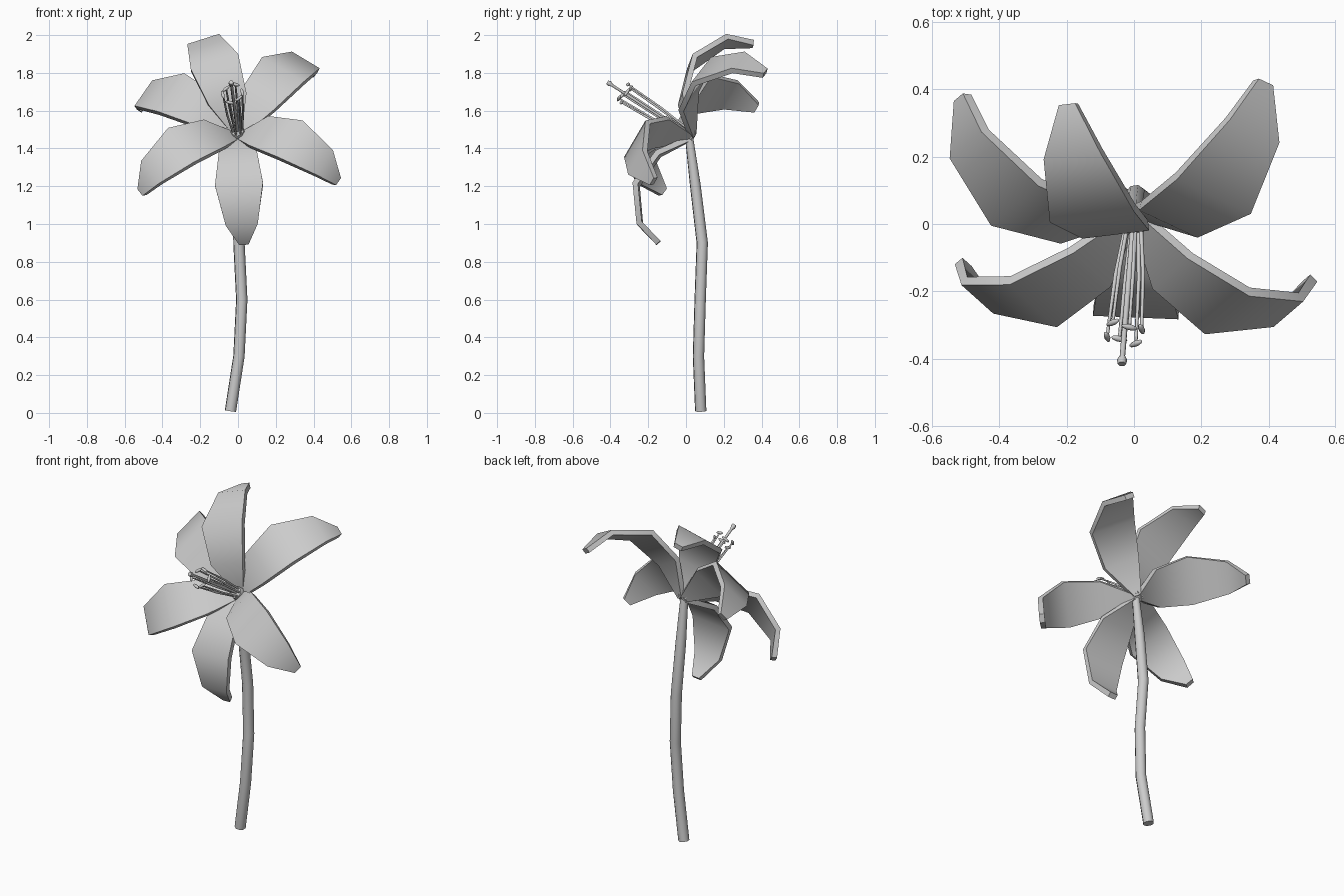
import bpy, bmesh
from math import radians, sin, cos, tau
from mathutils import Vector, Matrix

cube = bpy.data.objects.get("Cube")
if cube:
    bpy.data.objects.remove(cube, do_unlink=True)

grey = bpy.data.materials.new("pale_grey")
grey.use_nodes = True
colour = (0.6, 0.6, 0.6, 1)
grey.diffuse_color = colour
for node in grey.node_tree.nodes:
    if node.type == "BSDF_PRINCIPLED":
        node.inputs["Base Color"].default_value = colour

# Frame of the bloom: centre, facing axis, sideways and upward directions
centre = Vector((0, 0.02, 1.47))
axis = Vector((-0.07, -0.84, 0.54)).normalized()
across = Vector((0, 0, 1)).cross(-axis).normalized() * -1
if across.x < 0:
    across.negate()
upward = axis.cross(across).normalized()
if upward.z < 0:
    upward.negate()


def around(angle):
    """Direction at an angle around the bloom axis."""
    return across * cos(angle) + upward * sin(angle)


def mesh_object(name, bm, smooth_angle):
    bmesh.ops.recalc_face_normals(bm, faces=bm.faces)
    mesh = bpy.data.meshes.new(name)
    bm.to_mesh(mesh)
    bm.free()
    mesh.materials.append(grey)
    obj = bpy.data.objects.new(name, mesh)
    bpy.context.collection.objects.link(obj)
    bpy.ops.object.select_all(action="DESELECT")
    obj.select_set(True)
    bpy.context.view_layer.objects.active = obj
    bpy.ops.object.shade_smooth_by_angle(angle=radians(smooth_angle))
    return obj


def tube(name, points, radius, sides_level=2):
    """Round tube along points given as (position, radius factor)."""
    curve = bpy.data.curves.new(name, "CURVE")
    curve.dimensions = "3D"
    curve.bevel_depth = radius
    curve.bevel_resolution = sides_level
    curve.use_fill_caps = True
    spline = curve.splines.new("POLY")
    spline.points.add(len(points) - 1)
    for p, (co, factor) in zip(spline.points, points):
        p.co = (*co, 1)
        p.radius = factor
    spline.use_smooth = True
    curve.materials.append(grey)
    obj = bpy.data.objects.new(name, curve)
    bpy.context.collection.objects.link(obj)


# Petal stations: distance along the chord, height of the arch, half width
STATIONS = [(0, 0, 0.02), (0.137, 0.147, 0.103), (0.34, 0.215, 0.13),
            (0.545, 0.132, 0.087), (0.62, 0, 0.025)]
THICKNESS = 0.03


def petal(name, azimuth, tilt, size):
    theta, lean = radians(azimuth), radians(tilt)
    radial = around(theta)
    along = radial * cos(lean) - axis * sin(lean)
    arch = axis * cos(lean) + radial * sin(lean)
    side = along.cross(arch).normalized()
    spine = [centre + (along * a + arch * h) * size for a, h, w in STATIONS]
    bm = bmesh.new()
    rings = []
    for i, (a, h, w) in enumerate(STATIONS):
        tangent = spine[min(i + 1, len(spine) - 1)] - spine[max(i - 1, 0)]
        inward = side.cross(tangent).normalized()
        if inward.dot(arch) > 0:
            inward.negate()
        edge, back = side * w * size, inward * THICKNESS
        rings.append([bm.verts.new(spine[i] + offset) for offset in
                      (edge, -edge, back - edge, back + edge)])
    for lower, upper in zip(rings, rings[1:]):
        for k in range(4):
            j = (k + 1) % 4
            bm.faces.new((lower[k], lower[j], upper[j], upper[k]))
    bm.faces.new(rings[0])
    bm.faces.new(rings[-1])
    mesh_object(name, bm, 50)


# Three inner petals stand square to the axis, three outer ones lean back
for i, (azimuth, size) in enumerate([(111, 1.02), (215.5, 1), (332, 1)]):
    petal(f"inner_petal_{i + 1}", azimuth, 0, size)
for i, (azimuth, size) in enumerate([(55.5, 1.06), (151.5, 1.05), (274.5, 0.98)]):
    petal(f"outer_petal_{i + 1}", azimuth, 16, size)

# Gently bent stem, thinner towards the bloom
tube("stem", [((-0.04, 0.078, 0.01), 1), ((0.005, 0.066, 0.3), 1),
              ((0.02, 0.075, 0.6), 1), ((0.005, 0.086, 0.9), 1),
              ((0, 0.05, 1.2), 0.95), ((0, 0.015, 1.47), 0.7)], 0.031)

# Collar in the throat of the bloom
tube("collar", [(centre - axis * 0.02, 0.7), (centre + axis * 0.02, 1),
                (centre + axis * 0.045, 0.8)], 0.042)

# Pistil with a flared tip
tip = centre + axis * 0.52
tube("pistil", [(centre, 1), (tip - axis * 0.03, 0.9), (tip - axis * 0.015, 1.7),
                (tip, 1.4)], 0.009, 1)

# Ring of six stamens, each topped with a crosswise anther
for i in range(6):
    angle = tau * (i + 0.25) / 6
    out = around(angle)
    end = centre + axis * (0.4 + 0.02 * (i % 2)) + out * 0.052
    tube(f"filament_{i + 1}", [(centre + out * 0.02, 1),
                               (centre + axis * 0.2 + out * 0.042, 1),
                               (end, 0.8)], 0.006, 1)
    bm = bmesh.new()
    bmesh.ops.create_uvsphere(bm, u_segments=8, v_segments=5, radius=1)
    turn = axis.cross(out).to_track_quat("Z", "Y").to_matrix().to_4x4()
    shape = Matrix.Diagonal((0.009, 0.009, 0.025, 1))
    bm.transform(Matrix.Translation(end) @ turn @ shape)
    mesh_object(f"anther_{i + 1}", bm, 60)
